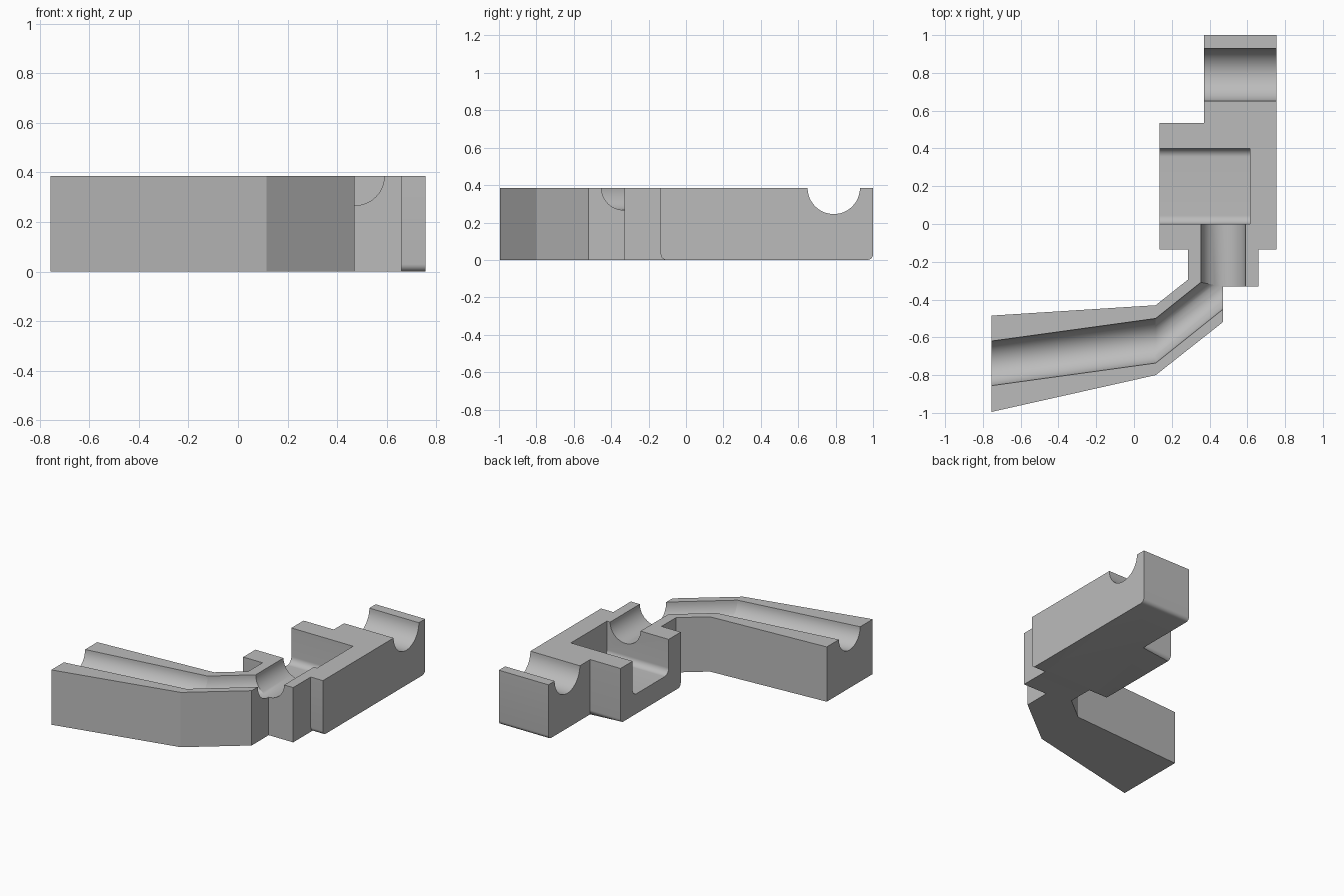
import bpy, bmesh, math
from mathutils import Vector

if "Cube" in bpy.data.objects:
    bpy.data.objects.remove(bpy.data.objects["Cube"])

HEIGHT = 0.385
ABOVE = HEIGHT + 0.1

grey = bpy.data.materials.new("plain grey")
grey.use_nodes = True
grey.diffuse_color = (0.5, 0.5, 0.5, 1)
grey.node_tree.nodes["Principled BSDF"].inputs["Base Color"].default_value = (0.5, 0.5, 0.5, 1)


def loft(name, sections, round_ends=0.0):
    """Closed solid through matching cross-sections, optionally rounding bottom edges along x."""
    bm = bmesh.new()
    rings = [[bm.verts.new(p) for p in s] for s in sections]
    n = len(rings[0])
    for a, b in zip(rings, rings[1:]):
        for i in range(n):
            j = (i + 1) % n
            bm.faces.new((a[i], a[j], b[j], b[i]))
    bm.faces.new(rings[0][::-1])
    bm.faces.new(rings[-1])
    bmesh.ops.recalc_face_normals(bm, faces=bm.faces)
    if round_ends:
        edges = [e for e in bm.edges
                 if all(v.co.z < 0.001 for v in e.verts)
                 and abs(e.verts[0].co.y - e.verts[1].co.y) < 0.001]
        bmesh.ops.bevel(bm, geom=edges, offset=round_ends, segments=6,
                        profile=0.5, affect='EDGES')
    mesh = bpy.data.meshes.new(name)
    bm.to_mesh(mesh)
    bm.free()
    mesh.materials.append(grey)
    obj = bpy.data.objects.new(name, mesh)
    bpy.context.collection.objects.link(obj)
    return obj


def prism(name, outline, round_ends=0.0):
    return loft(name, [[Vector((x, y, z)) for x, y in outline] for z in (0, HEIGHT)], round_ends)


def combine(target, tool, operation):
    """Apply one boolean and discard the tool."""
    mod = target.modifiers.new("combine", 'BOOLEAN')
    mod.operation, mod.solver, mod.object = operation, 'EXACT', tool
    tool.hide_render = True
    bpy.context.view_layer.objects.active = target
    bpy.ops.object.modifier_apply(modifier=mod.name)
    bpy.data.objects.remove(tool)


def u_profile(half, depth, radius, steps=24):
    """Open-topped channel section as (across, z), with rounded lower corners."""
    pts = [(half, ABOVE), (-half, ABOVE)]
    flat = half - radius
    for i in range(steps + 1):
        a = math.pi * (1 + i / steps)
        side = -flat if i < steps / 2 else flat
        pts.append((side + radius * math.cos(a),
                    HEIGHT - depth + radius + radius * math.sin(a)))
        if i == steps // 2 and flat > 0:
            pts.insert(len(pts) - 1, (-flat, HEIGHT - depth))
    return pts


def channel_x(name, profile, stations):
    """Cutter running along x, with its section centred on each (x, y) station."""
    return loft(name, [[Vector((x, y + c, z)) for c, z in profile] for x, y in stations])


# Main block with rounded bottom ends
body = prism("channel_bracket", [
    (0.37, 1.0), (0.755, 1.0), (0.755, -0.135), (0.135, -0.135),
    (0.135, 0.535), (0.37, 0.535)], 0.03)

# Neck and bent, flaring arm
arm = prism("neck_and_arm", [
    (0.285, -0.08), (0.66, -0.08), (0.66, -0.33), (0.47, -0.33), (0.47, -0.52),
    (0.115, -0.80), (-0.755, -0.995), (-0.755, -0.485), (0.115, -0.43), (0.285, -0.295)])
combine(body, arm, 'UNION')

# Round groove across the back
combine(body, channel_x("back_groove", u_profile(0.14, 0.14, 0.14),
                        [(0.3, 0.79), (0.8, 0.79)]), 'DIFFERENCE')

# Side-opening pocket with filleted floor
combine(body, channel_x("pocket", u_profile(0.2, 0.245, 0.045),
                        [(0.1, 0.2), (0.615, 0.2)]), 'DIFFERENCE')

# Groove through the neck into the pocket
small = u_profile(0.118, 0.118, 0.118)
combine(body, loft("neck_groove", [[Vector((0.472 + c, y, z)) for c, z in small]
                                   for y in (-0.332, 0.05)]), 'DIFFERENCE')

# Groove following the bent arm
combine(body, channel_x("arm_groove", small,
                        [(-0.8, -0.744), (0.115, -0.618), (0.48, -0.326)]), 'DIFFERENCE')

bpy.ops.object.select_all(action='DESELECT')
body.select_set(True)
bpy.context.view_layer.objects.active = body
bpy.ops.object.shade_smooth_by_angle(angle=math.radians(20))
